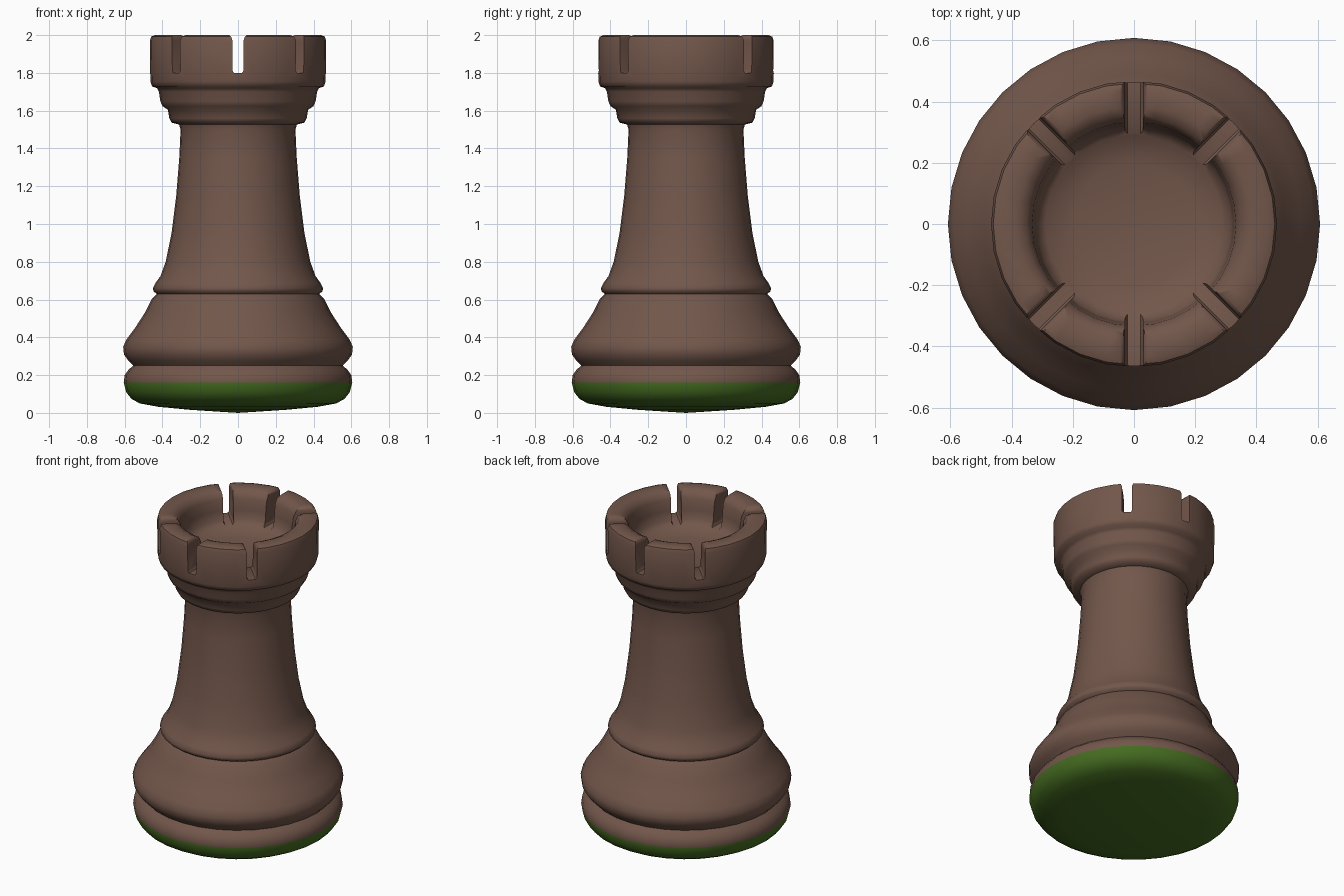
import bpy, bmesh
from math import sin, cos, pi, radians

if "Cube" in bpy.data.objects:
    bpy.data.objects.remove(bpy.data.objects["Cube"])

SEGMENTS = 32

# Half profile (radius, height): felt pad, base, stem, collars, rim, bowl
profile = [
    (0, 0.0), (0.25, 0.016), (0.42, 0.032), (0.52, 0.05), (0.565, 0.075),
    (0.592, 0.11), (0.605, 0.16),
    (0.60, 0.20), (0.58, 0.228), (0.555, 0.25), (0.582, 0.278),
    (0.604, 0.31), (0.608, 0.35), (0.59, 0.39), (0.545, 0.45), (0.49, 0.535),
    (0.455, 0.605), (0.43, 0.63), (0.447, 0.643), (0.451, 0.66), (0.437, 0.688),
    (0.41, 0.725), (0.383, 0.80), (0.352, 0.95), (0.327, 1.15), (0.311, 1.35),
    (0.304, 1.50), (0.312, 1.527), (0.352, 1.537), (0.364, 1.56), (0.371, 1.605),
    (0.40, 1.624), (0.411, 1.65), (0.419, 1.70), (0.429, 1.719), (0.455, 1.729),
    (0.464, 1.755), (0.467, 1.97), (0.46, 1.992), (0.44, 2.0),
    (0.385, 2.0), (0.352, 1.985), (0.333, 1.95), (0.325, 1.88),
    (0.318, 1.82), (0.29, 1.793), (0.20, 1.772), (0, 1.76),
]


def material(name, rgb):
    mat = bpy.data.materials.new(name)
    mat.diffuse_color = (*rgb, 1)
    mat.use_nodes = True
    mat.node_tree.nodes["Principled BSDF"].inputs["Base Color"].default_value = mat.diffuse_color
    return mat


def to_object(bm, name):
    bmesh.ops.recalc_face_normals(bm, faces=bm.faces)
    mesh = bpy.data.meshes.new(name)
    bm.to_mesh(mesh)
    bm.free()
    ob = bpy.data.objects.new(name, mesh)
    bpy.context.collection.objects.link(ob)
    return ob


def lathe(name, pts):
    bm = bmesh.new()
    rings = []
    for r, z in pts:
        n = SEGMENTS if r > 0 else 1
        rings.append([bm.verts.new((r * cos(2 * pi * i / SEGMENTS),
                                    r * sin(2 * pi * i / SEGMENTS), z)) for i in range(n)])
    for a, b in zip(rings, rings[1:]):
        for i in range(SEGMENTS):
            j = (i + 1) % SEGMENTS
            corners = [a[i % len(a)], a[j % len(a)], b[j % len(b)], b[i % len(b)]]
            bm.faces.new(list(dict.fromkeys(corners)))
    return to_object(bm, name)


# Turned body with a felt-coloured underside
tower = lathe("tower_body", profile)
tower.data.materials.append(material("brown_wood", (0.17, 0.095, 0.07)))
tower.data.materials.append(material("green_felt", (0.06, 0.15, 0.015)))
for face in tower.data.polygons:
    face.material_index = 1 if face.center.z < 0.15 else 0

# Six slots through the rim, with softened floor and flared tops
half = [(0.022, 1.80), (0.03, 1.812), (0.03, 1.972), (0.035, 1.99), (0.05, 2.005), (0.05, 2.1)]
section = half + [(-x, z) for x, z in reversed(half)]
bm = bmesh.new()
for angle in (45, 90, 135, 225, 270, 315):
    c, s = cos(radians(angle)), sin(radians(angle))
    ends = [[bm.verts.new((r * c - x * s, r * s + x * c, z)) for x, z in section]
            for r in (0.27, 0.6)]
    bm.faces.new(ends[0])
    bm.faces.new(ends[1])
    for i in range(len(section)):
        j = (i + 1) % len(section)
        bm.faces.new((ends[0][i], ends[0][j], ends[1][j], ends[1][i]))
cutter = to_object(bm, "slot_cutter")
cutter.hide_render = True

# Cut the slots, then smooth the shading
bpy.context.view_layer.objects.active = tower
tower.select_set(True)
mod = tower.modifiers.new("slots", 'BOOLEAN')
mod.operation = 'DIFFERENCE'
mod.solver = 'EXACT'
mod.object = cutter
bpy.ops.object.modifier_apply(modifier=mod.name)
bpy.data.objects.remove(cutter)
bpy.ops.object.shade_smooth_by_angle(angle=radians(50))
